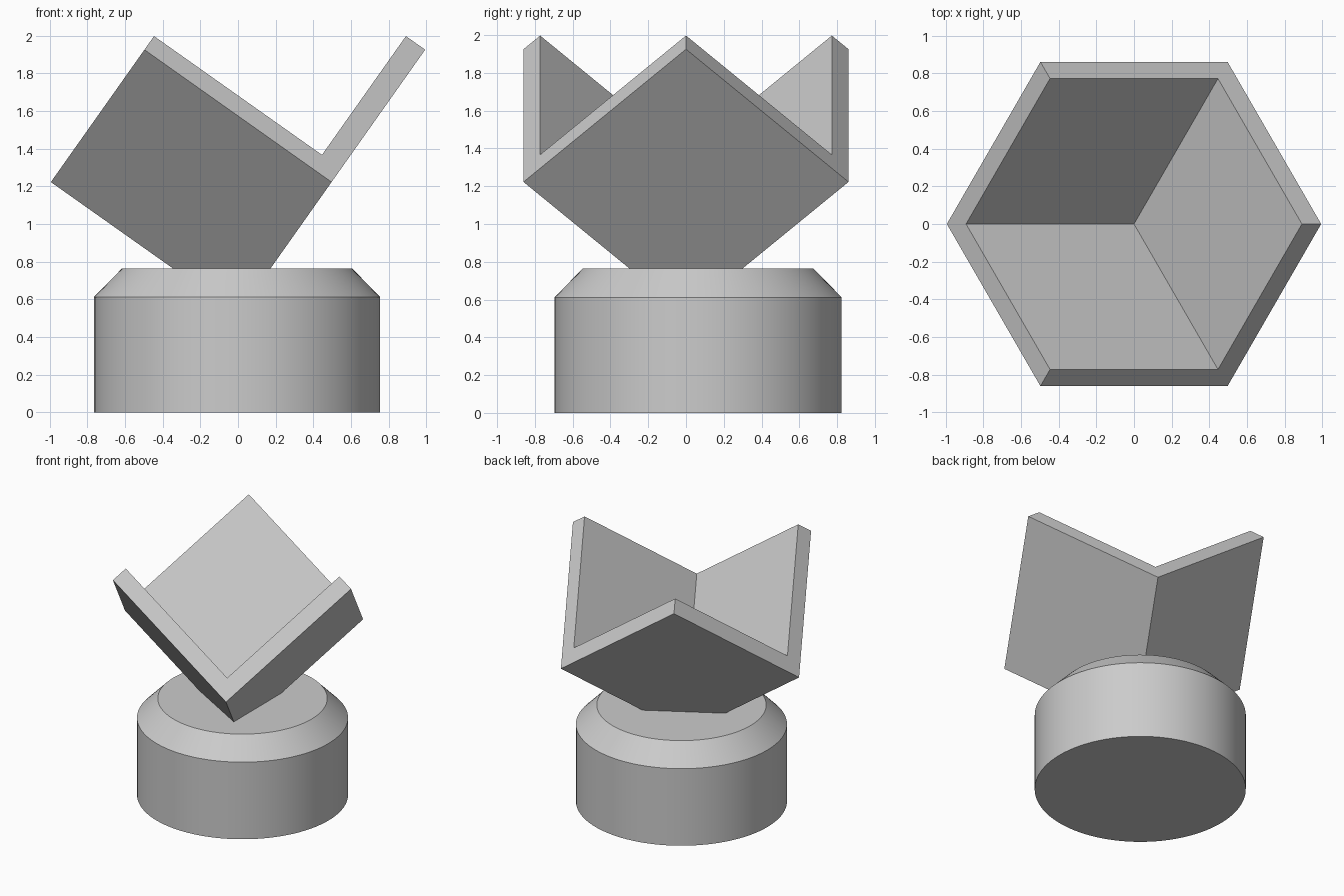
import bpy
import bmesh
from math import cos, sin, radians, sqrt
from mathutils import Matrix, Vector

if "Cube" in bpy.data.objects:
    bpy.data.objects.remove(bpy.data.objects["Cube"], do_unlink=True)

EDGE = 1.217          # side of each square wall
THICK = 0.125         # wall thickness
APEX = Vector((0, 0, 0.52))

grey = bpy.data.materials.new("plain grey")
grey.use_nodes = True
grey.diffuse_color = (0.6, 0.6, 0.6, 1)
grey.node_tree.nodes["Principled BSDF"].inputs["Base Color"].default_value = (0.6, 0.6, 0.6, 1)


def add_object(name, bm):
    mesh = bpy.data.meshes.new(name)
    bm.to_mesh(mesh)
    bm.free()
    mesh.materials.append(grey)
    obj = bpy.data.objects.new(name, mesh)
    bpy.context.collection.objects.link(obj)
    return obj


def select_only(obj):
    bpy.ops.object.select_all(action='DESELECT')
    obj.select_set(True)
    bpy.context.view_layer.objects.active = obj


# Three perpendicular directions, tilted evenly around the vertical
axes = [Vector((cos(radians(a)) * sqrt(2 / 3), sin(radians(a)) * sqrt(2 / 3), 1 / sqrt(3)))
        for a in (-60, 60, 180)]

# Corner cradle: three square walls meeting at the apex, thickened inwards
bm = bmesh.new()
for i in range(3):
    u, v = axes[i] * EDGE, axes[(i + 1) % 3] * EDGE
    bm.faces.new([bm.verts.new(APEX + p) for p in (Vector(), u, u + v, v)])
bmesh.ops.remove_doubles(bm, verts=bm.verts, dist=0.001)
cradle = add_object("corner_cradle", bm)
walls = cradle.modifiers.new("thickness", 'SOLIDIFY')
walls.thickness = THICK
walls.offset = 1
walls.use_even_offset = True
select_only(cradle)
bpy.ops.object.modifier_apply(modifier=walls.name)

# Round base with a chamfered shoulder
bm = bmesh.new()
bottom = bmesh.ops.create_circle(bm, cap_ends=True, radius=0.76, segments=96,
                                 matrix=Matrix.Translation((-0.005, 0.064, 0)))
face = bm.faces[:][0]
for rise, scale in ((0.612, 1), (0.153, 0.61 / 0.76)):
    out = bmesh.ops.extrude_face_region(bm, geom=[face], use_keep_orig=(rise > 0.5))
    face = next(g for g in out["geom"] if isinstance(g, bmesh.types.BMFace))
    centre = face.calc_center_median()
    bmesh.ops.translate(bm, verts=face.verts, vec=(0, 0, rise))
    bmesh.ops.scale(bm, verts=face.verts, vec=(scale, scale, 1),
                    space=Matrix.Translation(-centre))
bmesh.ops.recalc_face_normals(bm, faces=bm.faces)
base = add_object("round_base", bm)

# Hollow the base where the inside of the cradle dips into it
bm = bmesh.new()
basis = Matrix(axes).transposed().to_4x4()
bmesh.ops.create_cube(bm, size=1, matrix=Matrix.Translation((0.5, 0.5, 0.5)))
bmesh.ops.transform(bm, verts=bm.verts, matrix=Matrix.Translation(
    APEX + sum(axes, Vector()) * THICK / 2) @ basis @ Matrix.Scale(EDGE, 4))
cutter = add_object("corner_cutter", bm)
cutter.hide_render = True
cut = base.modifiers.new("socket", 'BOOLEAN')
cut.operation = 'DIFFERENCE'
cut.object = cutter
cut.solver = 'EXACT'
select_only(base)
bpy.ops.object.modifier_apply(modifier=cut.name)
bpy.data.objects.remove(cutter, do_unlink=True)
bpy.ops.object.shade_smooth_by_angle(angle=radians(30))
